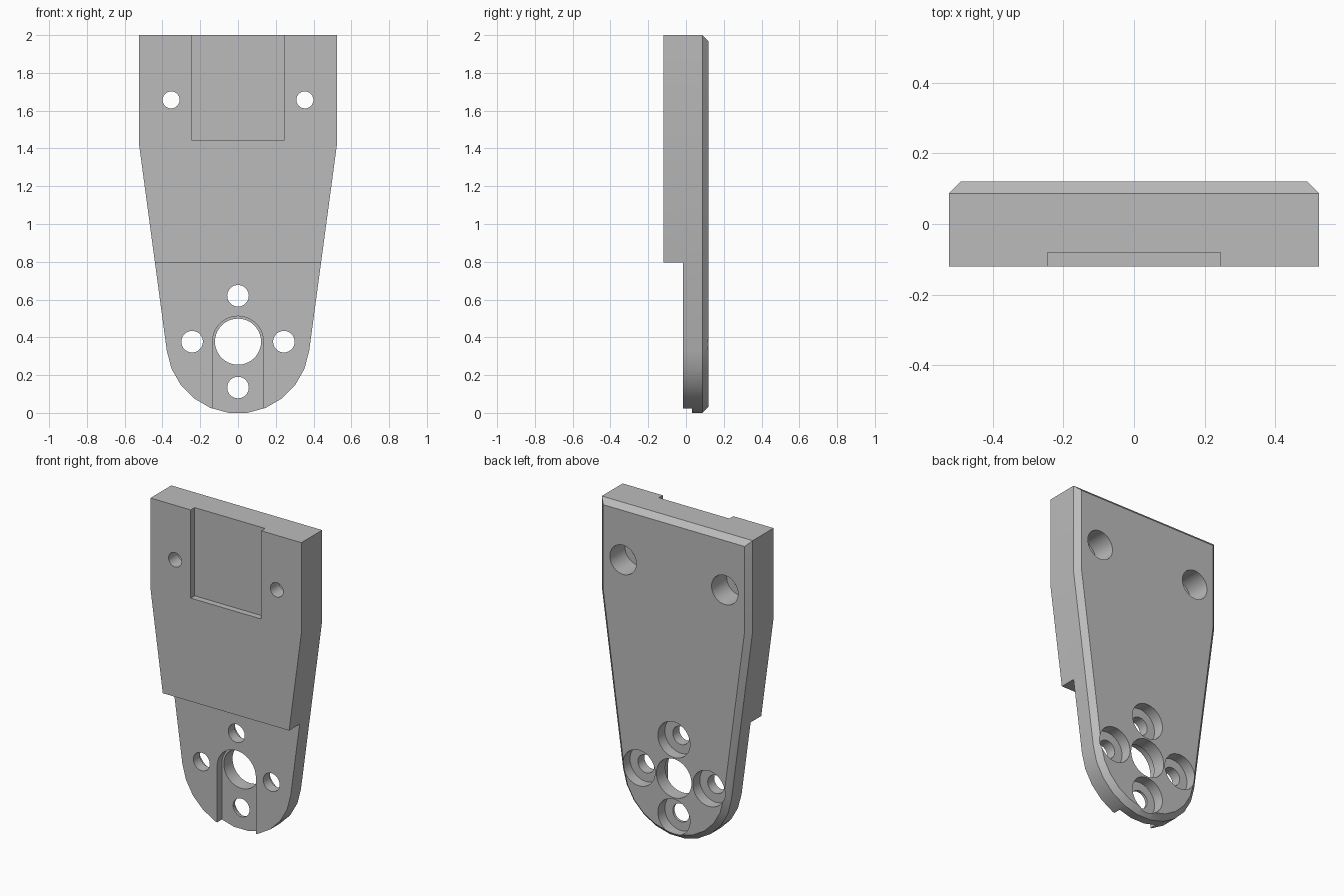
import bpy, bmesh, math
from mathutils import Matrix, Vector

cube = bpy.data.objects.get("Cube")
if cube:
    bpy.data.objects.remove(cube, do_unlink=True)

FRONT, BACK = -0.12, 0.12
HUB_Z = 0.377          # centre of the rounded end
HUB_R = 0.38

grey = bpy.data.materials.new("plain grey")
grey.use_nodes = True
colour = (0.5, 0.5, 0.5, 1)
grey.diffuse_color = colour
grey.node_tree.nodes["Principled BSDF"].inputs["Base Color"].default_value = colour


def add_object(name, bm):
    bmesh.ops.recalc_face_normals(bm, faces=bm.faces)
    mesh = bpy.data.meshes.new(name)
    bm.to_mesh(mesh)
    bm.free()
    mesh.materials.append(grey)
    obj = bpy.data.objects.new(name, mesh)
    bpy.context.collection.objects.link(obj)
    return obj


def prism(name, outline, y0, y1, chamfer=0):
    """Extrude an x-z outline along y, optionally chamfering the back rim."""
    bm = bmesh.new()
    face = bm.faces.new([bm.verts.new((x, y0, z)) for x, z in outline])
    out = bmesh.ops.extrude_face_region(bm, geom=[face])
    verts = [g for g in out["geom"] if isinstance(g, bmesh.types.BMVert)]
    bmesh.ops.translate(bm, verts=verts, vec=(0, y1 - y0, 0))
    if chamfer:
        rim = [e for e in bm.edges if all(abs(v.co.y - y1) < 1e-5 for v in e.verts)]
        bmesh.ops.bevel(bm, geom=rim, offset=chamfer, segments=1, affect="EDGES")
    return add_object(name, bm)


def arc(radius, z, start, end, steps):
    angles = [math.radians(start + (end - start) * i / steps) for i in range(steps + 1)]
    return [(radius * math.cos(a), z + radius * math.sin(a)) for a in angles]


def cut(cutter):
    cutter.hide_render = True
    mod = plate.modifiers.new(cutter.name, "BOOLEAN")
    mod.operation = "DIFFERENCE"
    mod.solver = "EXACT"
    mod.object = cutter
    bpy.context.view_layer.objects.active = plate
    bpy.ops.object.modifier_apply(modifier=mod.name)
    bpy.data.objects.remove(cutter, do_unlink=True)


def drill(x, z, radius, y0=-0.3, y1=0.3):
    bm = bmesh.new()
    place = Matrix.Translation(Vector((x, (y0 + y1) / 2, z))) @ Matrix.Rotation(math.pi / 2, 4, "X")
    bmesh.ops.create_cone(bm, cap_ends=True, segments=40, radius1=radius,
                          radius2=radius, depth=y1 - y0, matrix=place)
    cut(add_object("hole_cutter", bm))


def box_cut(name, x, y0, y1, z0, z1):
    cut(prism(name, [(-x, z0), (x, z0), (x, z1), (-x, z1)], y0, y1))


# Tapered plate with a rounded lower end and chamfered back
outline = [(0.525, 2), (-0.525, 2), (-0.525, 1.43)]
outline += arc(HUB_R, HUB_Z, 187, 353, 11) + [(0.525, 1.43)]
plate = prism("mounting_plate", outline, FRONT, BACK, chamfer=0.033)

# Thinner lower half and shallow pocket at the top
box_cut("step_cutter", 1, -0.3, -0.015, -0.2, 0.795)
box_cut("pocket_cutter", 0.245, -0.3, -0.081, 1.445, 2.2)

# Round-topped slot running out of the lower end
slot = arc(0.135, HUB_Z, 0, 180, 20) + [(-0.135, -0.2), (0.135, -0.2)]
cut(prism("slot_cutter", slot, -0.3, 0.033))

# Shaft hole with four counterbored holes around it
drill(0, HUB_Z, 0.122)
for i in range(4):
    a = i * math.pi / 2
    x, z = 0.243 * math.cos(a), HUB_Z + 0.243 * math.sin(a)
    drill(x, z, 0.057)
    drill(x, z, 0.112, 0.05, 0.3)

# Upper pair of deep counterbored holes
for side in (-1, 1):
    drill(side * 0.354, 1.657, 0.045)
    drill(side * 0.354, 1.657, 0.092, -0.03, 0.3)

# Smooth curved walls, keep hard edges
bpy.ops.object.select_all(action="DESELECT")
plate.select_set(True)
bpy.context.view_layer.objects.active = plate
bpy.ops.object.shade_smooth_by_angle(angle=math.radians(30))
